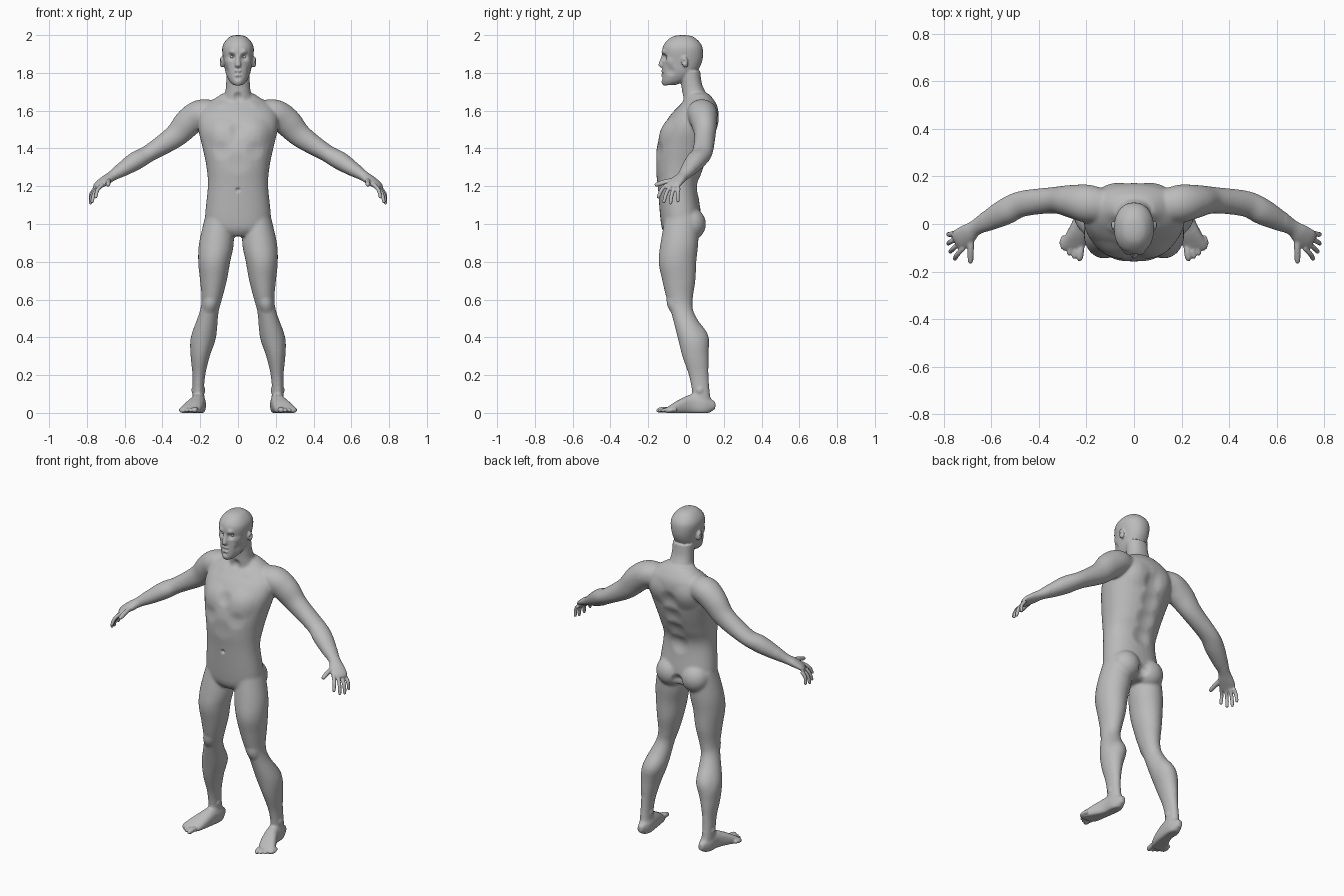
import bpy, bmesh, math
from mathutils import Vector, Matrix, kdtree

cube = bpy.data.objects.get("Cube")
if cube:
    bpy.data.objects.remove(cube, do_unlink=True)

X, Y, Z = Vector((1, 0, 0)), Vector((0, 1, 0)), Vector((0, 0, 1))
SIDES = 32
STEPS = 6

skin = bpy.data.materials.new("plain_grey")
skin.use_nodes = True
skin.diffuse_color = (0.5, 0.5, 0.5, 1)
skin.node_tree.nodes["Principled BSDF"].inputs["Base Color"].default_value = skin.diffuse_color


def smooth_path(stations):
    """Catmull-Rom interpolation of stations (x, y, z, half width, half depth)."""
    points = [stations[0], *stations, stations[-1]]
    path = []
    for quad in zip(points, points[1:], points[2:], points[3:]):
        for step in range(STEPS):
            t = step / STEPS
            path.append([b + t / 2 * (c - a + t * (2 * a - 5 * b + 4 * c - d + t * (3 * (b - c) + d - a)))
                         for a, b, c, d in zip(*quad)])
    path.append(list(stations[-1]))
    return path


def loft(bm, stations, axes=None, power=2.0):
    """Skin rounded rings along a path, never below the ground; axes fixes the ring plane."""
    path = smooth_path(stations)
    rings = []
    for i, (x, y, z, width, depth) in enumerate(path):
        if axes:
            u, v = axes
        else:
            after, before = path[min(i + 1, len(path) - 1)], path[max(i - 1, 0)]
            along = Vector(after[:3]) - Vector(before[:3])
            u = along.cross(Z).normalized()
            v = u.cross(along).normalized()
        ring = []
        for k in range(SIDES):
            angle = math.tau * k / SIDES
            c, s = math.cos(angle), math.sin(angle)
            co = Vector((x, y, z))
            co += u * math.copysign(abs(c) ** (2 / power), c) * width
            co += v * math.copysign(abs(s) ** (2 / power), s) * depth
            co.z = max(co.z, 0)
            ring.append(bm.verts.new(co))
        rings.append(ring)
    for low, high in zip(rings, rings[1:]):
        for k in range(SIDES):
            n = (k + 1) % SIDES
            bm.faces.new((low[k], low[n], high[n], high[k]))
    bm.faces.new(rings[0][::-1])
    bm.faces.new(rings[-1])


def ball(bm, centre, radii, tilt=0.0):
    matrix = Matrix.Translation(centre) @ Matrix.Rotation(tilt, 4, 'X') @ Matrix.Diagonal((*radii, 1))
    bmesh.ops.create_uvsphere(bm, u_segments=24, v_segments=16, radius=1, matrix=matrix)


def digit(bm, base, tip, r, bend):
    """One finger, thumb or toe with a bent middle and a round end."""
    middle = (base + tip) / 2 + bend
    end = tip - (tip - middle).normalized() * r * 0.8
    loft(bm, [(*point, r * size, r * size) for point, size in
              ((base, 1), (middle, 1), (end, 0.85), (tip, 0.3))])


def digit_row(bm, count, bases, tips, bulge, first_r, r, bend):
    """A row of digits between the first and last, with tips along an arc."""
    for i in range(count):
        t = i / (count - 1)
        base = Vector(bases[0]).lerp(Vector(bases[1]), t)
        tip = Vector(tips[0]).lerp(Vector(tips[1]), t) + Vector(bulge) * math.sin(math.pi * t)
        digit(bm, base, tip, r if i else first_r, Vector(bend))


bm = bmesh.new()

# Leg and buttock
leg = [(.1, -.02, 1.04, .074, .09), (.114, -.035, .9, .092, .1), (.126, -.045, .8, .085, .1),
       (.13, -.038, .7, .071, .088), (.139, -.033, .6, .054, .069), (.154, -.018, .53, .051, .061),
       (.183, .035, .4, .067, .08), (.2, .05, .3, .051, .07), (.207, .067, .2, .034, .053),
       (.21, .078, .12, .031, .048), (.208, .085, .05, .033, .05)]
loft(bm, leg, axes=(X, Y))
ball(bm, (.083, .026, 1), (.085, .08, .085))

# Foot and toes
foot = [(.206, .155, .04, .015, .018), (.207, .1, .04, .036, .05), (.213, .03, .045, .039, .054),
        (.235, -.04, .03, .05, .038), (.254, -.085, .016, .054, .024), (.262, -.105, .012, .045, .014)]
loft(bm, foot, axes=(X, Z), power=2.4)
digit_row(bm, 5, ((.222, -.085, .016), (.294, -.05, .016)), ((.23, -.157, .011), (.308, -.09, .01)),
          (.006, -.01, 0), .015, .0105, Z * .004)

# Arm and palm
arm = [(.1, .075, 1.6, .06, .05), (.19, .085, 1.588, .08, .073), (.26, .095, 1.54, .07, .076),
       (.335, .1, 1.463, .056, .062), (.47, .085, 1.375, .055, .046), (.54, .052, 1.335, .056, .049),
       (.61, .015, 1.29, .045, .039), (.665, -.015, 1.255, .033, .027), (.7, -.042, 1.232, .042, .024),
       (.733, -.066, 1.208, .045, .018), (.748, -.076, 1.192, .036, .012)]
loft(bm, arm)

# Fingers and thumb
digit_row(bm, 4, ((.716, -.1, 1.21), (.756, -.038, 1.19)), ((.755, -.15, 1.135), (.782, -.042, 1.113)),
          (.012, -.006, -.02), .0105, .0105, (.008, -.004, .008))
digit(bm, Vector((.685, -.045, 1.235)), Vector((.688, -.166, 1.205)), .0135, Z * .004)

# Ear
ball(bm, (.085, -.006, 1.858), (.013, .018, .03), tilt=.2)

# Mirror the limbs
copy = bmesh.ops.duplicate(bm, geom=bm.verts[:] + bm.edges[:] + bm.faces[:])["geom"]
bmesh.ops.scale(bm, vec=(-1, 1, 1), verts=[g for g in copy if isinstance(g, bmesh.types.BMVert)])

# Torso, neck and head, as (y, z, half width, half depth)
torso = [(-.03, .935, .08, .07), (-.025, .97, .155, .1), (-.027, 1.03, .175, .109), (-.043, 1.2, .16, .107),
         (-.03, 1.3, .167, .13), (-.01, 1.4, .187, .145), (.016, 1.5, .211, .144), (.042, 1.57, .212, .13),
         (.062, 1.62, .185, .105), (.07, 1.66, .13, .076), (.065, 1.69, .085, .055)]
neck = [(.06, 1.61, .1, .07), (.046, 1.68, .073, .066), (.03, 1.74, .063, .055), (.02, 1.81, .062, .055)]
head = [(-.088, 1.735, .025, .03), (-.064, 1.757, .046, .062), (-.036, 1.8, .065, .09),
        (-.02, 1.86, .076, .105), (-.018, 1.92, .084, .108), (-.018, 1.955, .076, .096),
        (-.018, 1.985, .052, .066), (-.018, 1.997, .028, .036), (-.018, 2, .004, .005)]
for profile in (torso, neck, head):
    loft(bm, [(0, *station) for station in profile], axes=(X, Y), power=2.2)

# Nose
nose = [(-.114, 1.905, .008, .01), (-.122, 1.88, .009, .012), (-.13, 1.842, .016, .016), (-.125, 1.828, .01, .008)]
loft(bm, [(0, *station) for station in nose], axes=(X, Y))

bmesh.ops.recalc_face_normals(bm, faces=bm.faces[:])
mesh = bpy.data.meshes.new("body")
bm.to_mesh(mesh)
bm.free()
body = bpy.data.objects.new("body", mesh)
bpy.context.collection.objects.link(body)


def bake(obj):
    graph = bpy.context.evaluated_depsgraph_get()
    baked = bpy.data.meshes.new_from_object(obj.evaluated_get(graph))
    obj.modifiers.clear()
    obj.data = baked


# Fuse the parts, then soften the joins away from face, hands and feet
fuse = body.modifiers.new("fuse", 'REMESH')
fuse.mode = 'VOXEL'
fuse.voxel_size = .0052
bake(body)
soft = body.vertex_groups.new(name="soft")
soft.add([v.index for v in body.data.vertices
          if abs(v.co.x) < .64 and .07 < v.co.z < 1.73], 1, 'REPLACE')
for name, count, group in (("joins", 30, "soft"), ("overall", 3, "")):
    smooth = body.modifiers.new(name, 'SMOOTH')
    smooth.factor = .5
    smooth.iterations = count
    smooth.vertex_group = group
bake(body)

verts = body.data.vertices
normals = [v.normal.copy() for v in verts]
tree = kdtree.KDTree(len(verts))
for v in verts:
    tree.insert(v.co, v.index)
tree.balance()


def sculpt(x, y, z, radius, height):
    """Raise or sink the skin softly around a point on both sides."""
    for side in ((1, -1) if x else (1,)):
        for co, index, dist in tree.find_range((x * side, y, z), radius):
            verts[index].co += normals[index] * height * (1 - (dist / radius) ** 2) ** 2


# Face: eye sockets, brows, cheeks, lips, mouth, chin, ear hollows
for dab in ((.033, -.115, 1.885, .028, -.017), (.03, -.117, 1.908, .026, .008), (.055, -.085, 1.86, .03, .005),
            (.056, -.08, 1.81, .032, -.006), (.01, -.124, 1.81, .014, .006), (.008, -.124, 1.788, .014, .006),
            (.012, -.127, 1.799, .011, -.007), (0, -.125, 1.771, .016, -.005), (0, -.118, 1.75, .03, .005),
            (.098, -.012, 1.86, .014, -.01)):
    sculpt(*dab)

# Chest: pectorals, breastbone, collarbones, throat, belly line, navel
for dab in ((.095, -.12, 1.49, .1, .012), (.09, -.15, 1.39, .06, -.006), (0, -.135, 1.5, .055, -.008),
            (.09, -.04, 1.655, .05, .007), (0, -.025, 1.67, .035, -.012), (0, -.16, 1.32, .07, -.004),
            (0, -.15, 1.18, .017, -.012)):
    sculpt(*dab)

# Back: spine groove, shoulder blades, seat cleft
for i in range(4):
    sculpt(0, .07 + .03 * i, 1.2 + .1 * i, .07, -.012)
sculpt(.1, .16, 1.53, .09, .012)
sculpt(0, .08, .98, .045, -.02)

# Legs: kneecaps, calves, ankle bones
sculpt(.15, -.085, .57, .05, .008)
sculpt(.17, .11, .42, .08, .007)
for x in (.18, .24):
    sculpt(x, .073, .12, .025, .006)

body.data.materials.clear()
body.data.materials.append(skin)
body.data.shade_smooth()

# Eyes
for name, side in (("left_eye", 1), ("right_eye", -1)):
    bm = bmesh.new()
    ball(bm, (side * .032, -.093, 1.885), (.014, .013, .011))
    mesh = bpy.data.meshes.new(name)
    bm.to_mesh(mesh)
    bm.free()
    mesh.materials.append(skin)
    mesh.shade_smooth()
    bpy.context.collection.objects.link(bpy.data.objects.new(name, mesh))
